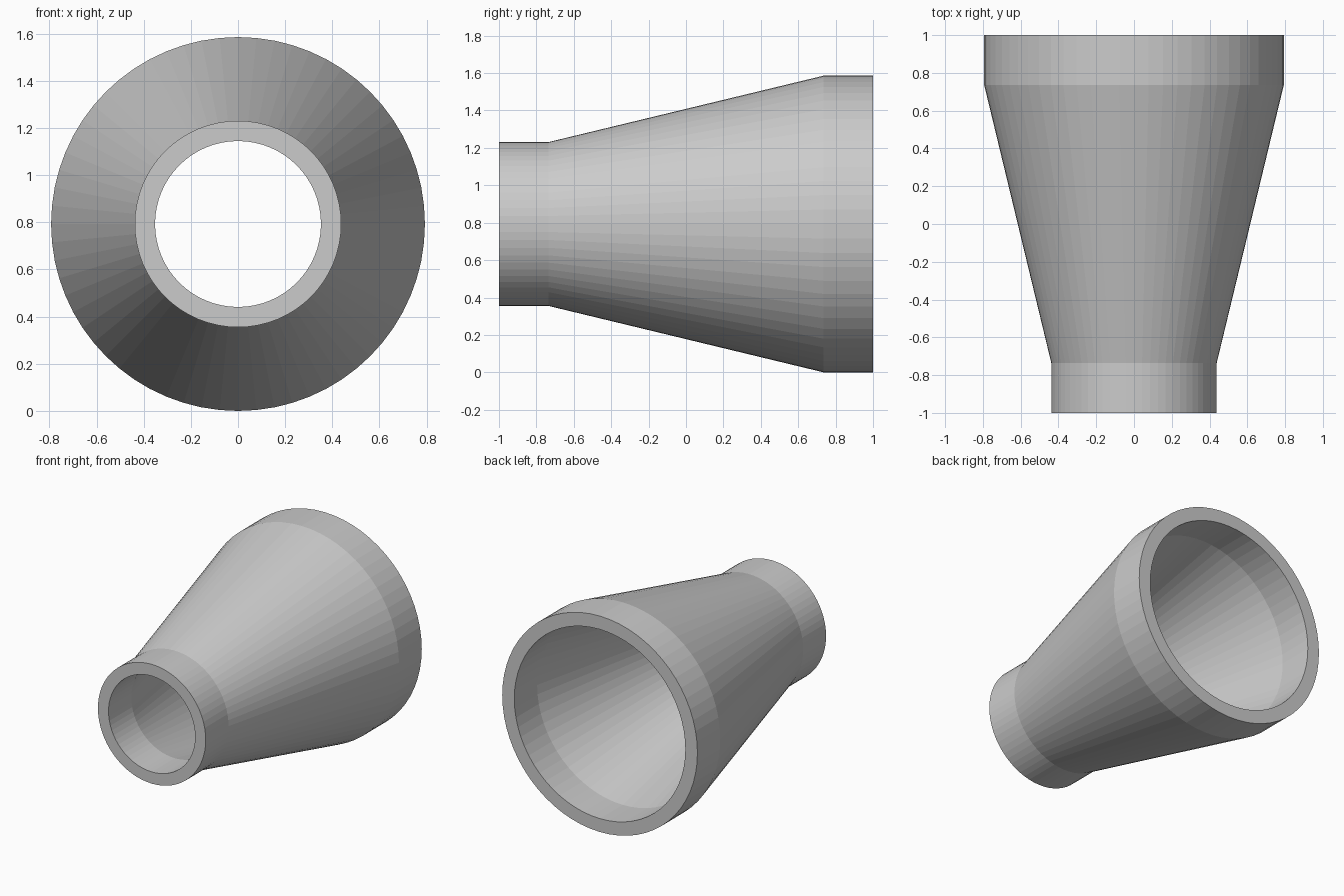
import bpy
import bmesh
from math import cos, sin, tau

if "Cube" in bpy.data.objects:
    bpy.data.objects.remove(bpy.data.objects["Cube"])

SIDES = 64
R = 0.793  # large outer radius, also the axis height

# closed wall section: (radius, y), outside small end to large end, then back inside
section = [
    (0.438, -1.0), (0.438, -0.735), (R, 0.735), (R, 1.0),
    (0.695, 1.0), (0.695, 0.735), (0.352, -0.735), (0.352, -1.0),
]

# revolve the section around the y axis
bm = bmesh.new()
rings = []
for radius, y in section:
    rings.append([bm.verts.new((radius * cos(tau * i / SIDES), y,
                                R + radius * sin(tau * i / SIDES)))
                  for i in range(SIDES)])
for k, ring in enumerate(rings):
    following = rings[(k + 1) % len(rings)]
    for i in range(SIDES):
        j = (i + 1) % SIDES
        bm.faces.new((ring[i], ring[j], following[j], following[i]))
bmesh.ops.recalc_face_normals(bm, faces=bm.faces)

# pipe reducer
mesh = bpy.data.meshes.new("pipe_reducer")
bm.to_mesh(mesh)
bm.free()
bpy.context.collection.objects.link(bpy.data.objects.new("pipe_reducer", mesh))
